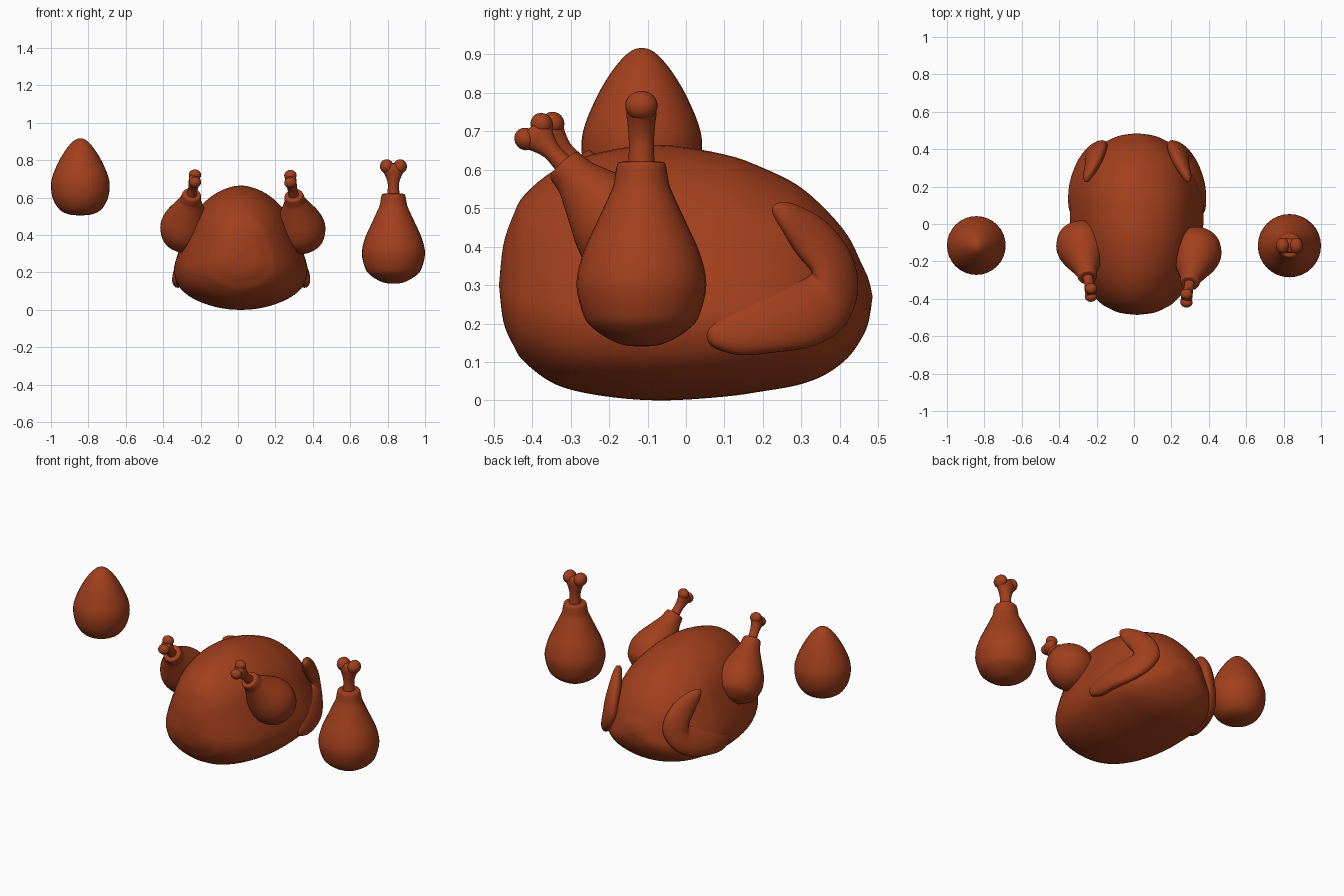
import bpy, bmesh, math
from mathutils import Vector, Matrix

if "Cube" in bpy.data.objects:
    bpy.data.objects.remove(bpy.data.objects["Cube"])

skin = bpy.data.materials.new("roast_brown")
skin.diffuse_color = (0.36, 0.05, 0.012, 1)
skin.use_nodes = True
skin.node_tree.nodes["Principled BSDF"].inputs["Base Color"].default_value = skin.diffuse_color


def smooth(rows, n=4, closed=False):
    """Catmull-Rom interpolation of rows of numbers."""
    rows = [Vector(r) for r in rows]
    m, out = len(rows), []
    for i in range(m if closed else m - 1):
        if closed:
            a, b, c, d = (rows[(i + k) % m] for k in (-1, 0, 1, 2))
        else:
            a, b, c, d = (rows[min(max(i + k, 0), m - 1)] for k in (-1, 0, 1, 2))
        for j in range(n):
            t = j / n
            out.append(0.5 * (2 * b + (c - a) * t + (2 * a - 5 * b + 4 * c - d) * t * t
                              + (3 * b - a - 3 * c + d) * t ** 3))
    return out if closed else out + [rows[-1]]


def loft(name, rings, matrix=Matrix(), knobs=()):
    bm = bmesh.new()
    loops = [[bm.verts.new(p) for p in ring] for ring in rings]
    n = len(loops[0])
    for a, b in zip(loops, loops[1:]):
        for i in range(n):
            bm.faces.new((a[i], a[(i + 1) % n], b[(i + 1) % n], b[i]))
    bm.faces.new(loops[0])
    bm.faces.new(loops[-1])
    bmesh.ops.remove_doubles(bm, verts=bm.verts, dist=1e-5)
    for k in knobs:
        bmesh.ops.create_uvsphere(bm, u_segments=24, v_segments=16, radius=1, matrix=k)
    bm.transform(matrix)
    bmesh.ops.recalc_face_normals(bm, faces=bm.faces)
    me = bpy.data.meshes.new(name)
    bm.to_mesh(me)
    bm.free()
    me.materials.append(skin)
    ob = bpy.data.objects.new(name, me)
    bpy.context.collection.objects.link(ob)
    bpy.ops.object.select_all(action='DESELECT')
    ob.select_set(True)
    bpy.context.view_layer.objects.active = ob
    bpy.ops.object.shade_smooth_by_angle(angle=math.radians(50))
    return ob


ANG = [2 * math.pi * i / 32 for i in range(32)]


def turned(rows):
    """Elliptical rings from rows of (rx, ry, z)."""
    return [[Vector((max(rx, 0) * math.cos(a), max(ry, 0) * math.sin(a), z)) for a in ANG]
            for rx, ry, z in smooth(rows)]


# Body: one cross-section scaled along y by top, bottom and half width
half = [(.28, .012), (.55, .05), (.78, .11), (.93, .19), (1, .31), (.95, .44),
        (.84, .6), (.69, .78), (.48, .9), (.25, .97)]
section = smooth([(0, 0)] + half + [(0, 1)] + [(-w, s) for w, s in reversed(half)], 3, True)
stations = [(-.486, .305, .295, .0), (-.475, .405, .205, .09), (-.45, .48, .145, .15),
            (-.42, .535, .10, .197), (-.34, .60, .042, .265), (-.225, .645, .013, .318),
            (-.07, .665, 0, .35), (.1, .64, .01, .358), (.2, .605, .024, .345),
            (.29, .56, .04, .315), (.36, .50, .066, .265), (.42, .43, .11, .2),
            (.457, .355, .162, .132), (.475, .315, .205, .08), (.485, .272, .268, .0)]
loft("body", [[Vector((.015 + w * p.x, y, zb + (zt - zb) * p.y)) for p in section]
              for y, zt, zb, w in smooth(stations)])

# Egg
egg = [(0, .505), (.06, .51), (.11, .535), (.145, .59), (.157, .66), (.147, .72),
       (.112, .80), (.075, .86), (.043, .897), (.02, .913), (0, .917)]
loft("egg", turned([(r, r, z) for r, z in egg]), Matrix.Translation((-.843, -.115, 0)))

# Drumsticks: meat and bone, local origin in the middle of the thick end
meat = [(0, .14), (.045, .144), (.085, .16), (.125, .187), (.15, .22), (.169, .30),
        (.153, .38), (.12, .455), (.09, .52), (.073, .56), (.067, .595), (.062, .615),
        (.05, .621), (0, .621)]
bone = [(.036, .036, .60), (.031, .033, .64), (.031, .033, .68), (.045, .036, .72),
        (.06, .039, .75), (.045, .03, .778), (0, 0, .785)]


def drumstick(name, matrix):
    loft(name + "_meat", turned([(r, r, z - .30) for r, z in meat]), matrix)
    knobs = [Matrix.LocRotScale(Vector((s * .036, 0, .467)), None, Vector((.036, .042, .038)))
             for s in (-1, 1)]
    loft(name + "_bone", turned([(a, b, z - .30) for a, b, z in bone]), matrix, knobs)


def aimed(thick, knob, scale):
    z = (Vector(knob) - Vector(thick)).normalized()
    x = z.cross(Vector((1, 0, 0))).normalized()
    rot = Matrix((x, z.cross(x), z)).transposed().to_4x4()
    return Matrix.Translation(thick) @ rot @ Matrix.Scale(scale, 4)


drumstick("loose_drumstick", Matrix.Translation((.831, -.116, .30)))
drumstick("right_leg", aimed((.335, -.15, .43), (.28, -.397, .70), .79))
drumstick("left_leg", aimed((-.283, -.115, .437), (-.23, -.367, .703), .79))

# Folded wings: rows of outer y,z / inner y,z / centre x / edge tilt / half thickness
wing = [(.232, .511, .225, .505, .288, 0, .005), (.25, .515, .225, .487, .286, 0, .016),
        (.29, .508, .245, .45, .275, -.01, .03), (.365, .465, .287, .383, .25, -.02, .043),
        (.428, .385, .32, .345, .237, -.03, .048), (.448, .29, .327, .333, .237, -.03, .05),
        (.415, .197, .32, .328, .255, 0, .05), (.335, .143, .285, .32, .29, .02, .05),
        (.23, .125, .20, .298, .322, .025, .05), (.14, .118, .12, .272, .337, .02, .045),
        (.075, .137, .07, .233, .342, .015, .035), (.052, .16, .05, .198, .343, .005, .018),
        (.046, .172, .045, .178, .343, 0, .004)]


def to_vec(r):
    return Vector(r)


for name, side in (("right_wing", 1), ("left_wing", -1)):
    rings = []
    for r in smooth(wing):
        mid = Vector((r[4], (r[0] + r[2]) / 2, (r[1] + r[3]) / 2))
        u = Vector((r[4] + r[5], r[0], r[1])) - mid
        ring = [mid + u * math.cos(a) + Vector((r[6] * math.sin(a), 0, 0)) for a in ANG]
        rings.append([Vector((.017 + side * (p.x - .017), p.y, p.z)) for p in ring])
    loft(name, rings)
